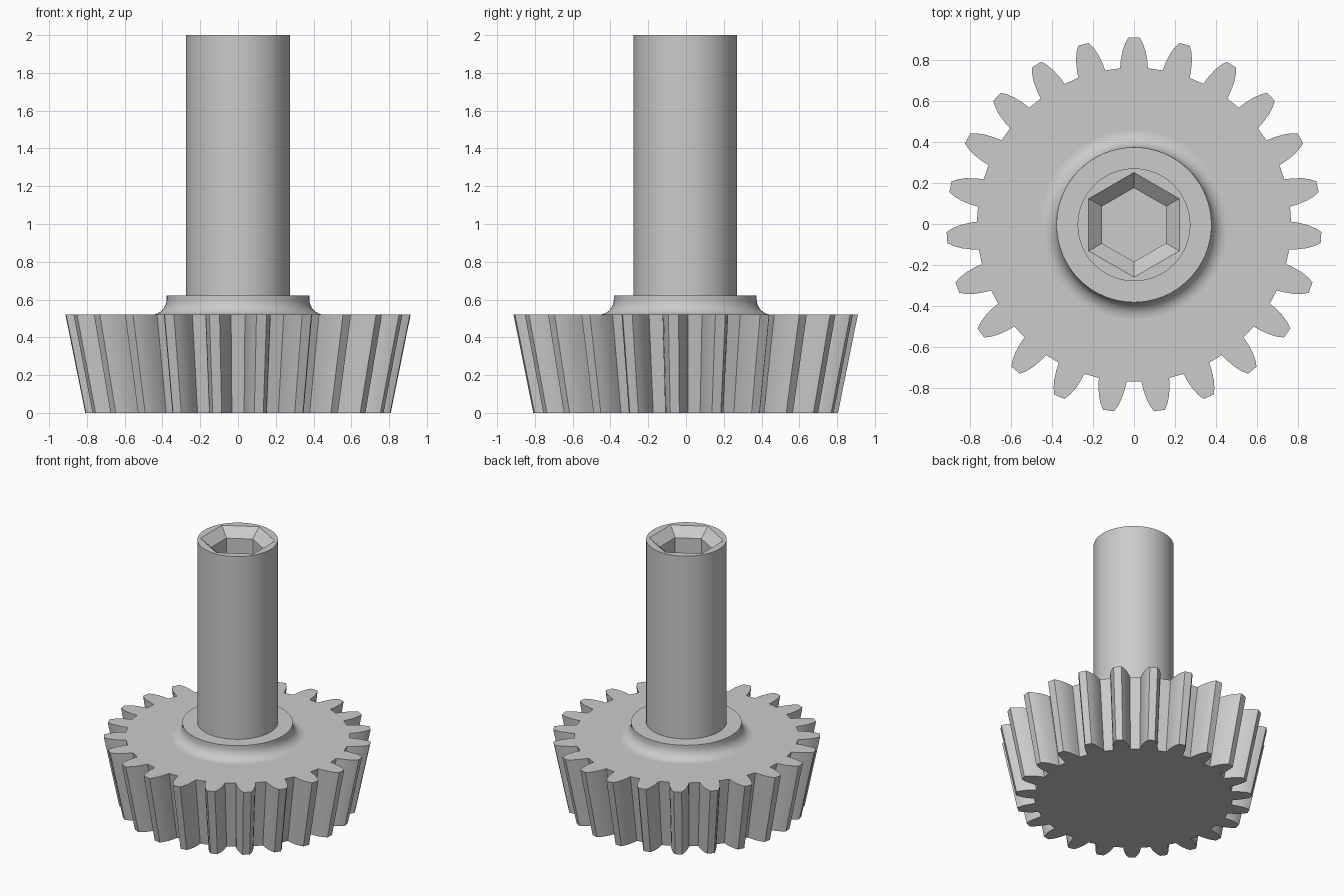
import bpy
import bmesh
from math import cos, sin, pi, radians

cube = bpy.data.objects.get("Cube")
if cube:
    bpy.data.objects.remove(cube)

TEETH = 23
GEAR_TOP = 0.52
SEGMENTS = 64
OFFSET_Y = -0.004  # an odd tooth count sits slightly off centre

# Single grey material
steel = bpy.data.materials.new("plain grey")
steel.use_nodes = True
GREY = (0.6, 0.6, 0.6, 1)
steel.diffuse_color = GREY
steel.node_tree.nodes["Principled BSDF"].inputs["Base Color"].default_value = GREY


def ring(bm, points, z):
    return [bm.verts.new((x, y, z)) for x, y in points]


def polygon(radius, sides, start=0.0):
    return [(radius * cos(start + 2 * pi * i / sides),
             radius * sin(start + 2 * pi * i / sides)) for i in range(sides)]


def wall(bm, low, high):
    n = len(low)
    for i in range(n):
        j = (i + 1) % n
        bm.faces.new((low[i], low[j], high[j], high[i]))


def finish(bm, name):
    bmesh.ops.recalc_face_normals(bm, faces=bm.faces)
    mesh = bpy.data.meshes.new(name)
    bm.to_mesh(mesh)
    bm.free()
    mesh.materials.append(steel)
    obj = bpy.data.objects.new(name, mesh)
    bpy.context.collection.objects.link(obj)
    obj.location.y = OFFSET_Y
    bpy.ops.object.select_all(action="DESELECT")
    obj.select_set(True)
    bpy.context.view_layer.objects.active = obj
    bpy.ops.object.shade_smooth_by_angle(angle=radians(30))
    return obj


# Tapered gear: half tooth (half width, distance), mirrored and repeated
half = [(0.068, 0.763), (0.065, 0.80), (0.056, 0.848), (0.043, 0.885), (0.027, 0.914)]
tooth = half + [(-w, r) for w, r in reversed(half)]
outline = []
for k in range(TEETH):
    a = 2 * pi * k / TEETH
    outline += [(w * cos(a) - r * sin(a), w * sin(a) + r * cos(a)) for w, r in tooth]
bm = bmesh.new()
bottom = ring(bm, [(x * 0.885, y * 0.885) for x, y in outline], 0)
top = ring(bm, outline, GEAR_TOP)
wall(bm, bottom, top)
bm.faces.new(bottom)
bm.faces.new(top)
finish(bm, "tapered_gear")

# Collar with a concave fillet at its foot
FILLET = 0.08
COLLAR = 0.378
profile = [(COLLAR + FILLET * (1 - sin(t)), GEAR_TOP + FILLET * (1 - cos(t)))
           for t in [pi / 2 * i / 8 for i in range(9)]]
profile.append((COLLAR, 0.622))
bm = bmesh.new()
rings = [ring(bm, polygon(r, SEGMENTS), z) for r, z in profile]
for low, high in zip(rings, rings[1:]):
    wall(bm, low, high)
bm.faces.new(rings[-1])
finish(bm, "collar")

# Shaft with a chamfered hexagonal socket
bm = bmesh.new()
foot = ring(bm, polygon(0.275, SEGMENTS), 0.6)
rim = ring(bm, polygon(0.275, SEGMENTS), 2)
wall(bm, foot, rim)
bm.faces.new(foot)
mouth = ring(bm, polygon(0.255, 6, pi / 2), 2)
throat = ring(bm, polygon(0.18, 6, pi / 2), 1.935)
floor = ring(bm, polygon(0.18, 6, pi / 2), 1.6)
wall(bm, throat, mouth)
wall(bm, floor, throat)
bm.faces.new(floor)
rim_edges = [e for e in bm.edges if len(e.link_faces) == 1]
bmesh.ops.triangle_fill(bm, edges=rim_edges, use_beauty=True)
finish(bm, "shaft")
